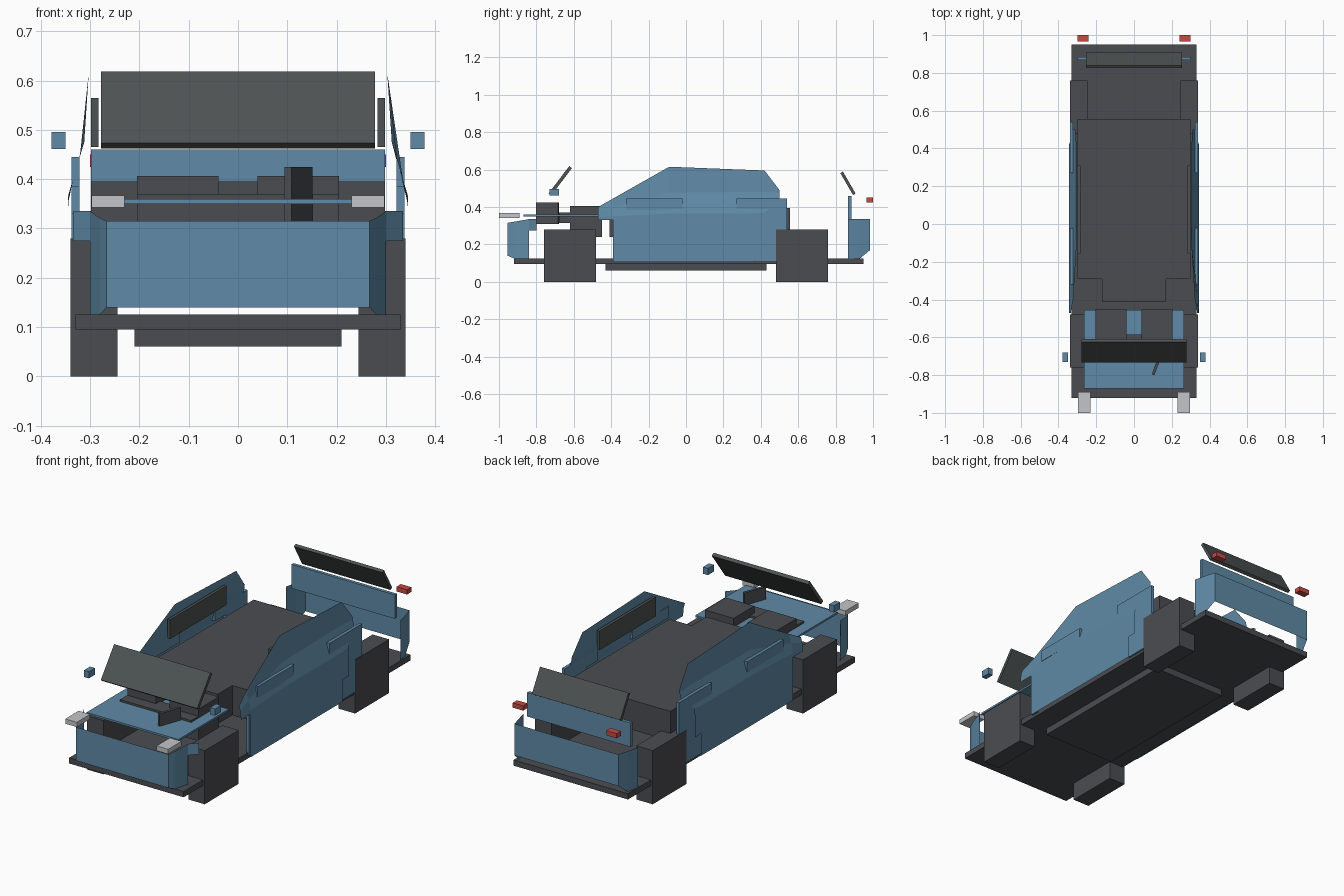
import bpy
import math

cube = bpy.data.objects.get("Cube")
if cube:
    bpy.data.objects.remove(cube, do_unlink=True)


def material(name, color):
    m = bpy.data.materials.new(name)
    m.use_nodes = True
    m.diffuse_color = (*color, 1)
    bsdf = next(n for n in m.node_tree.nodes if n.type == 'BSDF_PRINCIPLED')
    bsdf.inputs["Base Color"].default_value = (*color, 1)
    return m


BLUE = material("body blue", (0.115, 0.255, 0.385))
DARK = material("dark grey", (0.07, 0.073, 0.083))
GLASS = material("window grey", (0.075, 0.085, 0.085))
LAMP = material("lamp white", (0.55, 0.56, 0.58))
RED = material("tail red", (0.56, 0.07, 0.055))


def mesh(name, verts, faces, mat):
    me = bpy.data.meshes.new(name)
    me.from_pydata(verts, [], faces)
    me.materials.append(mat)
    ob = bpy.data.objects.new(name, me)
    bpy.context.collection.objects.link(ob)
    return ob


def box(name, xs, ys, zs, mat, rot=(0, 0, 0)):
    """Box between the given limits, turned about its own centre."""
    size = [b - a for a, b in (xs, ys, zs)]
    verts = [(x * size[0] / 2, y * size[1] / 2, z * size[2] / 2)
             for x in (-1, 1) for y in (-1, 1) for z in (-1, 1)]
    faces = [(0, 1, 3, 2), (4, 6, 7, 5), (0, 4, 5, 1),
             (2, 3, 7, 6), (0, 2, 6, 4), (1, 5, 7, 3)]
    ob = mesh(name, verts, faces, mat)
    ob.location = [(a + b) / 2 for a, b in (xs, ys, zs)]
    ob.rotation_euler = rot
    return ob


def pair(name, xs, ys, zs, mat):
    box("left_" + name, xs, ys, zs, mat)
    box("right_" + name, (-xs[1], -xs[0]), ys, zs, mat)


def tilted_pane(name, half_width, low, high, thick):
    """Glass pane between two (y, z) points."""
    dy, dz = high[0] - low[0], high[1] - low[1]
    y, z = (low[0] + high[0]) / 2, (low[1] + high[1]) / 2
    half = math.hypot(dy, dz) / 2
    box(name, (-half_width, half_width), (y - thick / 2, y + thick / 2),
        (z - half, z + half), GLASS, (math.atan2(-dy, dz), 0, 0))


# Chassis and wheels
box("floor", (-0.33, 0.33), (-0.92, 0.95), (0.095, 0.125), DARK)
box("under_floor", (-0.21, 0.21), (-0.43, 0.43), (0.06, 0.095), DARK)
pair("front_wheel", (0.245, 0.34), (-0.76, -0.48), (0, 0.28), DARK)
pair("rear_wheel", (0.245, 0.34), (0.48, 0.76), (0, 0.28), DARK)

# Cabin interior
box("cabin_block", (-0.298, 0.298), (-0.29, 0.555), (0.24, 0.395), DARK)
box("cabin_front", (-0.17, 0.17), (-0.41, -0.29), (0.24, 0.395), DARK)

# Hood and the blocks on it
box("hood", (-0.265, 0.265), (-0.87, -0.455), (0.35, 0.36), BLUE)
pair("engine_block", (0.04, 0.205), (-0.62, -0.45), (0.24, 0.406), DARK)
box("engine_tray", (-0.205, 0.205), (-0.68, -0.585), (0.315, 0.37), DARK)
box("steering_plate", (0.115, 0.13), (-0.802, -0.678), (0.31, 0.425), DARK,
    (0, 0, math.radians(-20)))

# Glass
tilted_pane("windshield", 0.278, (-0.727, 0.468), (-0.617, 0.613), 0.018)
tilted_pane("rear_window", 0.255, (0.9, 0.468), (0.832, 0.585), 0.016)
pair("side_window", (0.283, 0.298), (-0.155, 0.31), (0.465, 0.565), GLASS)

# Lamps and mirrors
pair("headlight", (0.23, 0.297), (-1, -0.89), (0.342, 0.367), LAMP)
pair("tail_light", (0.24, 0.3), (0.965, 1), (0.425, 0.45), RED)
pair("mirror", (0.35, 0.378), (-0.73, -0.68), (0.461, 0.496), BLUE)

# Trunk plate
box("trunk_plate", (-0.298, 0.298), (0.867, 0.884), (0.335, 0.46), BLUE)

# Fender slabs that stand out from the side panels
pair("front_fender", (0.322, 0.338), (-0.32, -0.02), (0.385, 0.445), BLUE)
pair("rear_fender", (0.322, 0.338), (0.27, 0.54), (0.385, 0.445), BLUE)
pair("rear_quarter", (0.322, 0.338), (0.36, 0.54), (0.11, 0.385), BLUE)
pair("front_post", (0.322, 0.338), (-0.39, -0.35), (0.11, 0.33), BLUE)


def body_x(z):
    """Half-width of the body at a height: upright, belt slope, window area."""
    if z < 0.365:
        return 0.345
    if z < 0.475:
        return 0.345 - (z - 0.365) * 0.3
    return 0.312 - (z - 0.475) * 0.065


# Side panels: a thin sheet lofted along stations (y, belt low, belt high, top)
STATIONS = [(-0.47, 0.345, 0.375, 0.40), (-0.39, 0.35, 0.40, 0.445),
            (-0.09, 0.365, 0.475, 0.615), (0.37, 0.365, 0.48, 0.597),
            (0.42, 0.37, 0.48, 0.595), (0.50, 0.445, 0.475, 0.49)]
# First and last station used by each row of faces, from the bottom up
ROW_SPANS = [(1, 3), (1, 4), (0, 4), (0, 5), (0, 5)]
for side, sign in (("left", 1), ("right", -1)):
    verts, faces = [], []
    for y, low, high, top in STATIONS:
        for z in (0.105, 0.22, 0.33, low, high, top):
            verts.append((sign * body_x(z), y, z))
    for r, (first, last) in enumerate(ROW_SPANS):
        for s in range(first, last):
            a, b = s * 6 + r, (s + 1) * 6 + r
            faces.append((a, b, b + 1, a + 1)[::sign])
    mesh(side + "_side_panel", verts, faces, BLUE)


def bumper(name, path):
    """Thin upright sheet along (x, y, bottom, top) points, mirrored."""
    full = [(-x, y, b, t) for x, y, b, t in reversed(path)] + path
    verts = [(x, y, z) for x, y, b, t in full for z in (b, t)]
    flip = 1 if path[0][1] < 0 else -1
    faces = [(i, i + 2, i + 3, i + 1)[::flip]
             for i in range(0, len(verts) - 2, 2)]
    mesh(name, verts, faces, BLUE)


# Bumper sheets; the front one has a tab reaching over each wheel
bumper("front_bumper", [(0.267, -0.955, 0.14, 0.315), (0.28, -0.92, 0.125, 0.321),
                        (0.30, -0.84, 0.125, 0.335)])
for side, sign in (("left", 1), ("right", -1)):
    tab = [(0.30, -0.84), (0.335, -0.80)]
    verts = [(sign * x, y, z) for x, y in tab for z in (0.275, 0.335)]
    mesh(side + "_bumper_tab", verts, [(0, 2, 3, 1)[::sign]], BLUE)
bumper("rear_bumper", [(0.30, 0.985, 0.17, 0.335), (0.315, 0.93, 0.125, 0.335),
                       (0.33, 0.867, 0.125, 0.335)])
